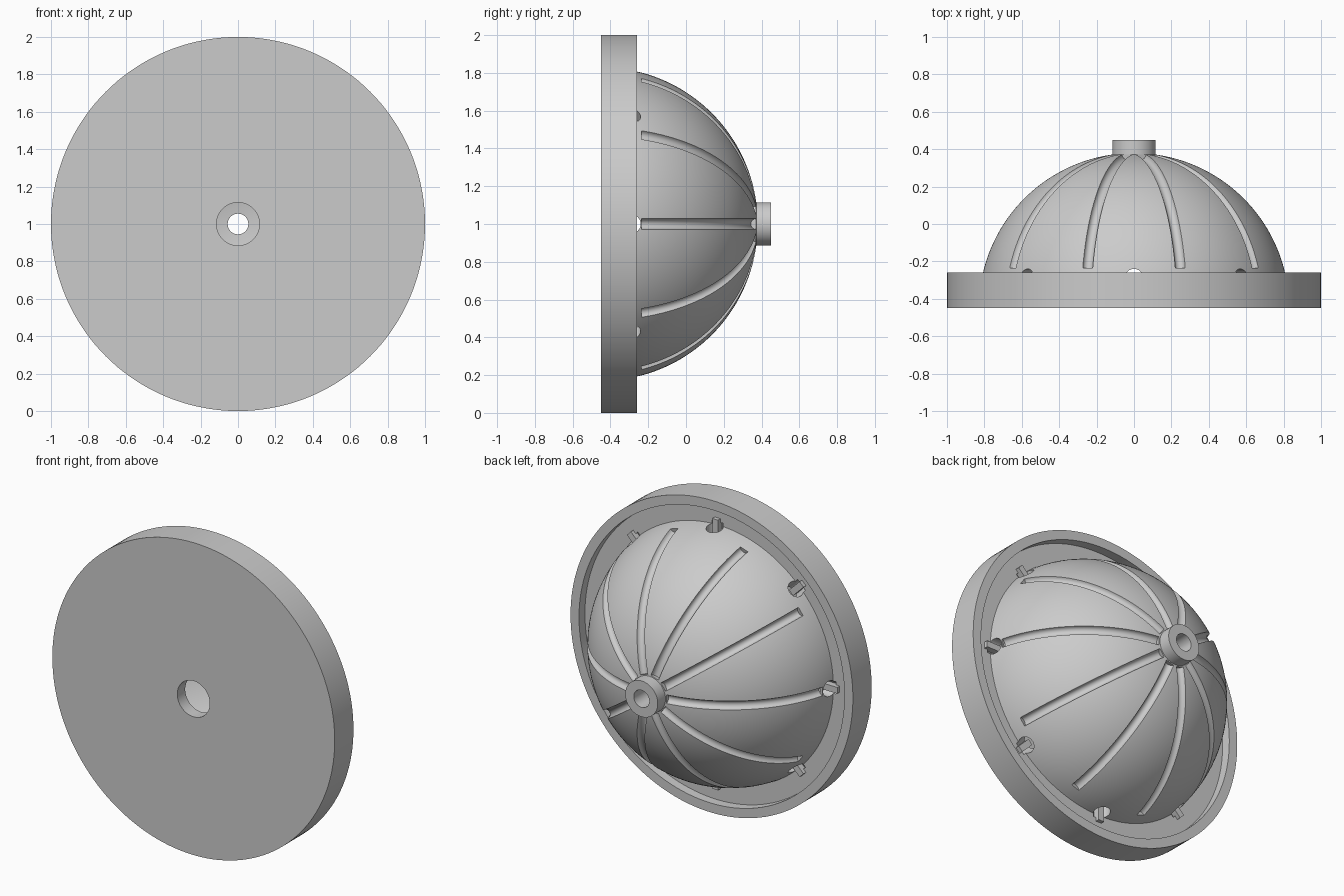
import bpy, bmesh
from math import sin, cos, pi, radians, sqrt, asin, acos
from mathutils import Vector

cube = bpy.data.objects.get("Cube")
if cube:
    bpy.data.objects.remove(cube, do_unlink=True)

grey = bpy.data.materials.new("plain_grey")
grey.use_nodes = True
colour = (0.6, 0.6, 0.6, 1)
grey.diffuse_color = colour
grey.node_tree.nodes["Principled BSDF"].inputs["Base Color"].default_value = colour

BACK, FLOOR, CAVITY = -0.45, -0.32, -0.37    # depths along y
DOME, INNER, HUB, BORE = 0.83, 0.76, 0.115, 0.055


def polar(r, y, a):
    """Point at radius r and depth y, turned by a around the disc axis."""
    return Vector((r * cos(a), y, 1 + r * sin(a)))


def finish(name, bm):
    bmesh.ops.recalc_face_normals(bm, faces=bm.faces)
    mesh = bpy.data.meshes.new(name)
    bm.to_mesh(mesh)
    bm.free()
    mesh.materials.append(grey)
    ob = bpy.data.objects.new(name, mesh)
    bpy.context.collection.objects.link(ob)
    return ob


def skin(bm, rings, closed):
    """Bridge rings of points into a tube, capped unless closed."""
    rings = [[bm.verts.new(p) for p in ring] for ring in rings]
    pairs = list(zip(rings, rings[1:]))
    if closed:
        pairs.append((rings[-1], rings[0]))
    else:
        bm.faces.new(rings[0])
        bm.faces.new(rings[-1])
    for a, b in pairs:
        for i in range(len(a)):
            j = (i + 1) % len(a)
            bm.faces.new((a[i], a[j], b[j], b[i]))


def arc(radius, t0, t1, steps):
    """Sphere section as (radius, depth), t measured from the apex."""
    ts = [t0 + (t1 - t0) * i / steps for i in range(steps + 1)]
    return [(radius * sin(t), BACK + radius * cos(t)) for t in ts]


# Flanged disc, hollow dome and hub as one turned profile
profile = [(HUB, BACK), (1, BACK), (1, -0.26), (0.94, -0.26), (0.94, FLOOR)]
profile += arc(DOME, acos((FLOOR - BACK) / DOME), asin(HUB / DOME), 40)
profile += [(HUB, 0.45), (BORE, 0.45)]
profile += arc(INNER, asin(BORE / INNER), acos((CAVITY - BACK) / INNER), 32)
profile += [(HUB, CAVITY)]
bm = bmesh.new()
N = 144
skin(bm, [[polar(r, y, 2 * pi * k / N) for r, y in profile] for k in range(N)], True)
body = finish("domed_disc", bm)

# Ten round-bottomed grooves running down the dome
bm = bmesh.new()
G, SIDES, STEPS = 0.028, 16, 36
for k in range(10):
    a = k * pi / 5
    across = Vector((-sin(a), 0, cos(a)))
    rings = []
    for i in range(STEPS + 1):
        t = radians(8.4 + (75 - 8.4) * i / STEPS)
        out = Vector((cos(a) * sin(t), cos(t), sin(a) * sin(t)))
        centre = Vector((0, BACK, 1)) + out * DOME
        rings.append([centre + G * (cos(s) * out + sin(s) * across)
                      for s in (2 * pi * j / SIDES for j in range(SIDES))])
    skin(bm, rings, False)
grooves = finish("groove_cutter", bm)

# Eight radial drain holes at the foot of the dome
bm = bmesh.new()
for k in range(8):
    a = k * pi / 4
    across = Vector((-sin(a), 0, cos(a)))
    skin(bm, [[polar(r, -0.29, a) + 0.05 * (cos(s) * across + sin(s) * Vector((0, 1, 0)))
               for s in (2 * pi * j / 24 for j in range(24))] for r in (0.7, 0.84)], False)
holes = finish("hole_cutter", bm)

bpy.context.view_layer.objects.active = body
for cutter in (grooves, holes):
    cutter.hide_render = True
    mod = body.modifiers.new("cut", "BOOLEAN")
    mod.operation = "DIFFERENCE"
    mod.solver = "EXACT"
    mod.object = cutter
    bpy.ops.object.modifier_apply(modifier=mod.name)
    bpy.data.objects.remove(cutter, do_unlink=True)

# Small radial bars lying in the drain holes
bm = bmesh.new()
for k in range(8):
    a = k * pi / 4
    across = Vector((-sin(a), 0, cos(a))) * 0.02
    skin(bm, [[polar(r, y, a) + s * across
               for y, s in ((-0.35, -1), (-0.35, 1), (-0.295, 1), (-0.295, -1))]
              for r in (0.76, 0.865)], False)
finish("drain_bars", bm)

bpy.ops.object.select_all(action="DESELECT")
body.select_set(True)
bpy.ops.object.shade_smooth_by_angle(angle=radians(30))
